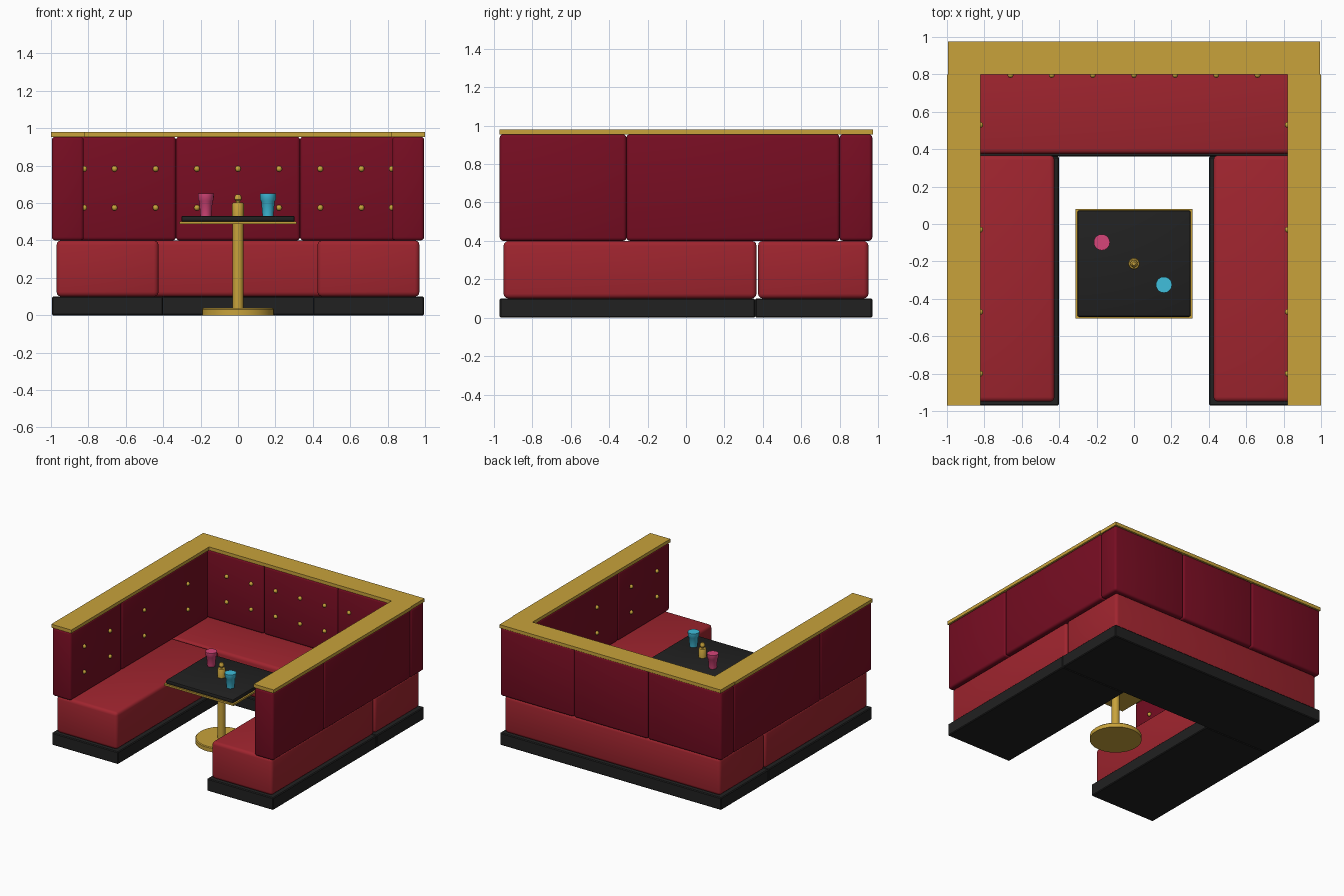
import bpy, bmesh, math
from mathutils import Matrix

if "Cube" in bpy.data.objects:
    bpy.data.objects.remove(bpy.data.objects["Cube"])


def material(name, r, g, b):
    m = bpy.data.materials.new(name)
    m.diffuse_color = (r, g, b, 1)
    m.use_nodes = True
    m.node_tree.nodes["Principled BSDF"].inputs["Base Color"].default_value = m.diffuse_color
    return m


BLACK = material("black", 0.015, 0.015, 0.015)
RED = material("seat red", 0.35, 0.018, 0.028)
WINE = material("wine red", 0.185, 0.004, 0.016)
BRASS = material("brass", 0.58, 0.365, 0.044)
PINK = material("pink", 0.67, 0.06, 0.19)
CYAN = material("cyan", 0.05, 0.52, 0.72)


def finish(name, bm, mat):
    """Turn a bmesh into a shaded, coloured object."""
    me = bpy.data.meshes.new(name)
    bmesh.ops.recalc_face_normals(bm, faces=bm.faces)
    bm.to_mesh(me)
    bm.free()
    me.materials.append(mat)
    ob = bpy.data.objects.new(name, me)
    bpy.context.collection.objects.link(ob)
    bpy.ops.object.select_all(action='DESELECT')
    ob.select_set(True)
    bpy.context.view_layer.objects.active = ob
    bpy.ops.object.shade_smooth_by_angle(angle=math.radians(35))
    return ob


def box(name, x, y, z, mat, bevel=0.0, segments=3):
    """Box from (min, max) ranges with rounded edges."""
    bm = bmesh.new()
    bmesh.ops.create_cube(bm, size=1)
    for v in bm.verts:
        v.co = [r[0] if c < 0 else r[1] for r, c in zip((x, y, z), v.co)]
    if bevel:
        bmesh.ops.bevel(bm, geom=bm.edges[:], offset=bevel, segments=segments,
                        profile=0.5, affect='EDGES')
    return finish(name, bm, mat)


def lathe(name, profile, centre, mat, sides=24):
    """Revolve (radius, z) points around a vertical axis, with closed ends."""
    bm = bmesh.new()
    rings = []
    for r, z in profile:
        rings.append([bm.verts.new((centre[0] + r * math.cos(a), centre[1] + r * math.sin(a), z))
                      for a in (2 * math.pi * i / sides for i in range(sides))])
    for lo, hi in zip(rings, rings[1:]):
        for i in range(sides):
            j = (i + 1) % sides
            bm.faces.new((lo[i], lo[j], hi[j], hi[i]))
    bm.faces.new(rings[0][::-1])
    bm.faces.new(rings[-1])
    return finish(name, bm, mat)


# Plinth, seats and back along the rear
box("rear_plinth", (-0.995, 0.995), (0.36, 0.97), (0, 0.1), BLACK, 0.006, 1)
box("rear_seat", (-0.97, 0.97), (0.375, 0.95), (0.1, 0.4), RED, 0.025)
for i in range(3):
    x = -0.995 + i * 1.99 / 3
    box("rear_back_panel", (x, x + 1.99 / 3), (0.8, 0.97), (0.4, 0.955), WINE, 0.018)
box("rear_top_trim", (-0.995, 0.995), (0.8, 0.975), (0.953, 0.98), BRASS)

# Two matching side benches
for side in (-1, 1):
    def span(a, b):
        return tuple(sorted((side * a, side * b)))
    box("side_plinth", span(0.4, 0.995), (-0.97, 0.36), (0, 0.1), BLACK, 0.006, 1)
    box("side_seat", span(0.425, 0.97), (-0.95, 0.367), (0.1, 0.4), RED, 0.025)
    for y in ((-0.97, -0.31), (-0.31, 0.8)):
        box("side_back_panel", span(0.825, 0.995), y, (0.4, 0.955), WINE, 0.018)
    box("side_top_trim", span(0.82, 1.0), (-0.97, 0.8), (0.953, 0.98), BRASS)

# Brass upholstery buttons in two rows
spots = [(i * 0.22, 0.797) for i in range(-3, 4)]
spots += [(s * 0.822, y) for s in (-1, 1) for y in (-0.80, -0.47, -0.03, 0.53)]
bm = bmesh.new()
for x, y in spots:
    for z in (0.575, 0.783):
        bmesh.ops.create_uvsphere(bm, u_segments=10, v_segments=6, radius=0.016,
                                  matrix=Matrix.Translation((x, y, z)))
finish("buttons", bm, BRASS)

# Table
TY = -0.212
box("table_edge", (-0.312, 0.312), (TY - 0.293, TY + 0.293), (0.488, 0.502), BRASS)
box("table_top", (-0.303, 0.303), (TY - 0.284, TY + 0.284), (0.5, 0.532), BLACK, 0.01, 2)
lathe("table_post", [(0.03, 0.03), (0.03, 0.49)], (0, TY), BRASS)
lathe("table_base", [(0.193, 0), (0.193, 0.032), (0.187, 0.038)], (0, TY), BRASS, 32)

# Table lamp and two tumblers
lathe("table_lamp", [(0.031, 0.53), (0.031, 0.595), (0.027, 0.602), (0.012, 0.604), (0.012, 0.612),
                     (0.02, 0.62), (0.02, 0.632), (0.01, 0.647)], (0, TY), BRASS, 14)
cup = [(0.029, 0.53), (0.036, 0.61), (0.042, 0.618), (0.043, 0.65)]
lathe("pink_cup", cup, (-0.172, -0.098), PINK, 20)
lathe("cyan_cup", cup, (0.16, -0.325), CYAN, 20)
